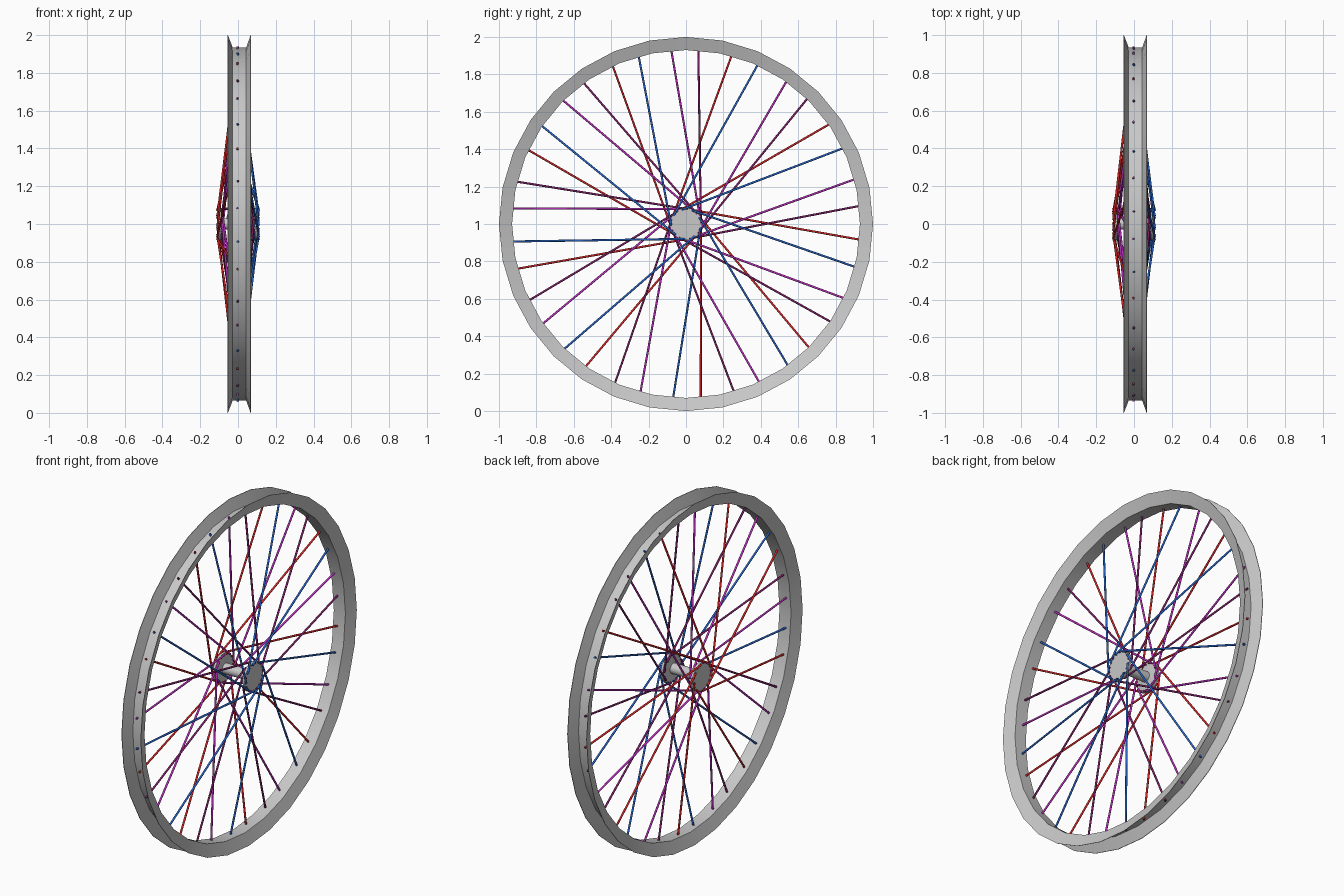
import bpy, bmesh, math
from mathutils import Vector

if "Cube" in bpy.data.objects:
    bpy.data.objects.remove(bpy.data.objects["Cube"])

CZ = 1.0          # wheel centre height


def material(name, rgb):
    m = bpy.data.materials.new(name)
    m.diffuse_color = (*rgb, 1)
    m.use_nodes = True
    m.node_tree.nodes["Principled BSDF"].inputs["Base Color"].default_value = m.diffuse_color
    return m


METAL = material("light_grey_metal", (0.58, 0.58, 0.58))
RED = material("bright_red", (0.68, 0.02, 0.02))
BLUE = material("bright_blue", (0.02, 0.13, 0.58))
PURPLE = material("bright_purple", (0.52, 0.03, 0.54))
DARK = material("plum", (0.21, 0.015, 0.14))


def polar(x, r, deg):
    """Point on the wheel, angle clockwise from the top seen from +x."""
    a = math.radians(deg)
    return Vector((x, r * math.sin(a), CZ + r * math.cos(a)))


def finish(name, bm, mat, angle=40):
    bmesh.ops.recalc_face_normals(bm, faces=bm.faces)
    me = bpy.data.meshes.new(name)
    bm.to_mesh(me)
    bm.free()
    ob = bpy.data.objects.new(name, me)
    bpy.context.collection.objects.link(ob)
    me.materials.append(mat)
    bpy.ops.object.select_all(action='DESELECT')
    ob.select_set(True)
    bpy.context.view_layer.objects.active = ob
    bpy.ops.object.shade_smooth_by_angle(angle=math.radians(angle))
    return ob


def lathe(name, profile, sides, mat, closed):
    """Spin an (x, r) profile round the wheel axis."""
    bm = bmesh.new()
    rings = [[bm.verts.new(polar(x, r, 360 * i / sides)) for x, r in profile]
             for i in range(sides)]
    n = len(profile)
    for i in range(sides):
        a, b = rings[i], rings[(i + 1) % sides]
        for j in range(n if closed else n - 1):
            k = (j + 1) % n
            bm.faces.new((a[j], a[k], b[k], b[j]))
    if not closed:
        bm.faces.new([r[0] for r in rings])
        bm.faces.new([r[-1] for r in rings])
    return finish(name, bm, mat)


def rod(bm, a, b, radius, sides=12):
    """Straight capped cylinder between two points."""
    d = b - a
    q = d.to_track_quat('Z', 'Y').to_matrix().to_4x4()
    q.translation = (a + b) / 2
    bmesh.ops.create_cone(bm, cap_ends=True, segments=sides, radius1=radius,
                          radius2=radius, depth=d.length, matrix=q)


# rim: thin flared channel
lathe("rim", [(-0.030, 0.930), (0.045, 0.930), (0.070, 1.0), (0.067, 1.0),
              (0.043, 0.934), (-0.028, 0.934), (-0.053, 1.0), (-0.056, 1.0)],
      32, METAL, True)

# hub: narrow barrel with a flange at each end
half = [(0.103, 0.086), (0.090, 0.086), (0.082, 0.030)]
lathe("hub", [(-x, r) for x, r in half] + [(x, r) for x, r in reversed(half)],
      32, METAL, False)

# spokes: four interleaved sets of nine, crossing tangentially
#        name, colour, first rim angle, first hole angle, hub x, head x
SETS = [("plum_spokes", DARK, 4.0, 85, 0.083, 0.109),
        ("red_spokes", RED, 15.2, -65, -0.110, -0.083),
        ("blue_spokes", BLUE, 24.3, -55, 0.110, 0.083),
        ("purple_spokes", PURPLE, 35.1, 115, -0.083, -0.109)]
for name, mat, rim_a, hole_a, hub_x, head_x in SETS:
    bm = bmesh.new()
    for k in range(9):
        hole = polar(hub_x, 0.08, hole_a + 40 * k)
        rod(bm, hole, polar(-0.002, 0.943, rim_a + 40 * k), 0.0056)
        # bent end through the flange
        rod(bm, hole, polar(head_x, 0.08, hole_a + 40 * k), 0.005)
    finish(name, bm, mat, 60)
